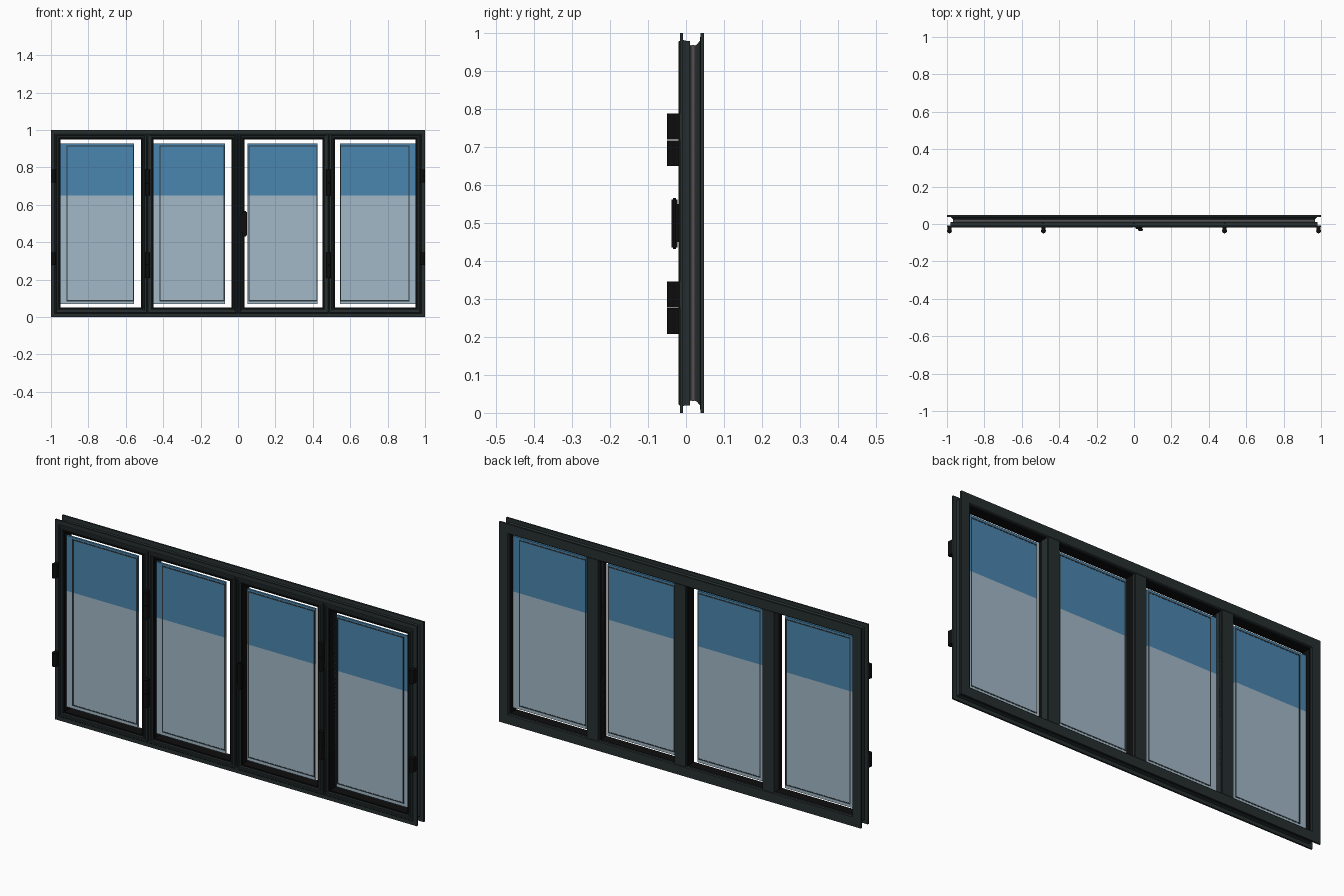
import bpy, bmesh

cube = bpy.data.objects.get("Cube")
if cube:
    bpy.data.objects.remove(cube, do_unlink=True)


def material(name, r, g, b):
    m = bpy.data.materials.new(name)
    m.use_nodes = True
    m.diffuse_color = (r, g, b, 1)
    m.node_tree.nodes["Principled BSDF"].inputs["Base Color"].default_value = (r, g, b, 1)
    return m


GREY = material("dark grey frame", 0.02, 0.028, 0.028)
BLACK = material("black rubber and fittings", 0.004, 0.004, 0.004)
STRIP = material("thermal strip grey", 0.09, 0.075, 0.078)
SPACER = material("spacer charcoal", 0.03, 0.04, 0.045)
LIGHT = material("pale blue glass", 0.36, 0.48, 0.57)
BLUE = material("deep blue glass", 0.07, 0.24, 0.43)


def finish(name, bm, mat):
    bmesh.ops.recalc_face_normals(bm, faces=bm.faces)
    mesh = bpy.data.meshes.new(name)
    bm.to_mesh(mesh)
    bm.free()
    mesh.materials.append(mat)
    obj = bpy.data.objects.new(name, mesh)
    bpy.context.scene.collection.objects.link(obj)
    return obj


def ring(name, x0, x1, z0, z1, profile, mat):
    """Sweep a closed (inset, y) profile round a rectangle with mitred corners."""
    bm = bmesh.new()
    loops = []
    for x, z, sx, sz in ((x0, z0, 1, 1), (x1, z0, -1, 1), (x1, z1, -1, -1), (x0, z1, 1, -1)):
        loops.append([bm.verts.new((x + sx * i, y, z + sz * i)) for i, y in profile])
    n = len(profile)
    for c in range(4):
        a, b = loops[c], loops[(c + 1) % 4]
        for i in range(n):
            j = (i + 1) % n
            bm.faces.new((a[i], a[j], b[j], b[i]))
    return finish(name, bm, mat)


def flat_ring(name, x0, x1, z0, z1, i0, i1, y0, y1, mat):
    return ring(name, x0, x1, z0, z1, [(i0, y0), (i0, y1), (i1, y1), (i1, y0)], mat)


def box(name, x0, x1, y0, y1, z0, z1, mat, bevel=0):
    bm = bmesh.new()
    bmesh.ops.create_cube(bm, size=1)
    for v in bm.verts:
        v.co = ((x0 + x1) / 2 + v.co.x * (x1 - x0),
                (y0 + y1) / 2 + v.co.y * (y1 - y0),
                (z0 + z1) / 2 + v.co.z * (z1 - z0))
    if bevel:
        bmesh.ops.bevel(bm, geom=bm.edges[:], offset=bevel, segments=2, affect='EDGES')
    return finish(name, bm, mat)


def cylinder(name, x, y, z0, z1, r, mat):
    bm = bmesh.new()
    bmesh.ops.create_cone(bm, cap_ends=True, segments=16, radius1=r, radius2=r, depth=z1 - z0)
    bmesh.ops.translate(bm, verts=bm.verts, vec=(x, y, (z0 + z1) / 2))
    for f in bm.faces:
        f.smooth = len(f.verts) == 4
    return finish(name, bm, mat)


# Outer frame: two thin flanges with a hollow channel between them
ring("outer_frame", -1, 1, 0, 1, [
    (0, -0.016), (0, -0.008), (0.018, -0.008), (0.02, 0), (0.03, 0.008),
    (0.035, 0.018), (0.03, 0.028), (0.02, 0.037), (0, 0.038), (0, 0.047),
    (0.046, 0.047), (0.05, 0.043), (0.05, -0.01), (0.02, -0.016)], GREY)
flat_ring("thermal_strip", -1, 1, 0, 1, 0.031, 0.04, 0.014, 0.022, STRIP)

# Back mullions between the panels
for name, x in (("right_mullion", -0.485), ("centre_mullion", 0), ("left_mullion", 0.485)):
    box(name, x - 0.033, x + 0.033, 0.005, 0.046, 0.045, 0.955, GREY, 0.003)

# Four hinged panels: sash, seal, two-tone glass and spacer line
sash_profile = [(0, 0.01), (0, -0.017), (0.003, -0.02), (0.009, -0.02), (0.011, -0.016),
                (0.014, -0.016), (0.016, -0.02), (0.02, -0.02), (0.028, -0.014), (0.028, 0.01)]
# name, sash left and right, glass left and right, spacer left and right
panels = (("outer_right", -0.98, -0.487, -0.955, -0.555, -0.917, -0.556),
          ("inner_right", -0.483, -0.003, -0.456, -0.07, -0.42, -0.071),
          ("inner_left", 0.003, 0.483, 0.05, 0.426, 0.055, 0.425),
          ("outer_left", 0.487, 0.98, 0.545, 0.955, 0.546, 0.917))
for name, s0, s1, g0, g1, p0, p1 in panels:
    ring(name + "_sash", s0, s1, 0.02, 0.98, sash_profile, GREY)
    flat_ring(name + "_seal", s0, s1, 0.02, 0.98, 0.02, 0.031, -0.0165, 0.034, BLACK)
    box(name + "_lower_glass", g0, g1, 0, 0.01, 0.07, 0.65, LIGHT)
    box(name + "_upper_glass", g0, g1, 0, 0.01, 0.65, 0.927, BLUE)
    flat_ring(name + "_spacer", p0, p1, 0.084, 0.917, 0, 0.006, -0.001, 0.011, SPACER)

# Hinges: double knuckles on the mullions, single ones on the outer edges
for side, sign in (("left", 1), ("right", -1)):
    for level, low in (("upper", 0.65), ("lower", 0.208)):
        for part, x, first in (("inner", 0.484, 0), ("outer", 0.987, 1)):
            base = f"{side}_{part}_{level}_hinge"
            for k in range(first, 2):
                z = low + k * 0.07
                cylinder(f"{base}_knuckle_{k}", sign * x, -0.037, z, z + 0.068, 0.013, BLACK)
                box(f"{base}_leaf_{k}", sign * x - 0.011, sign * x + 0.011,
                    -0.036, -0.015, z, z + 0.068, BLACK)

# Handle on the middle panel
box("handle_base", 0.008, 0.045, -0.026, -0.015, 0.45, 0.55, BLACK, 0.003)
box("handle_grip", 0.022, 0.047, -0.038, -0.022, 0.432, 0.566, BLACK, 0.004)
